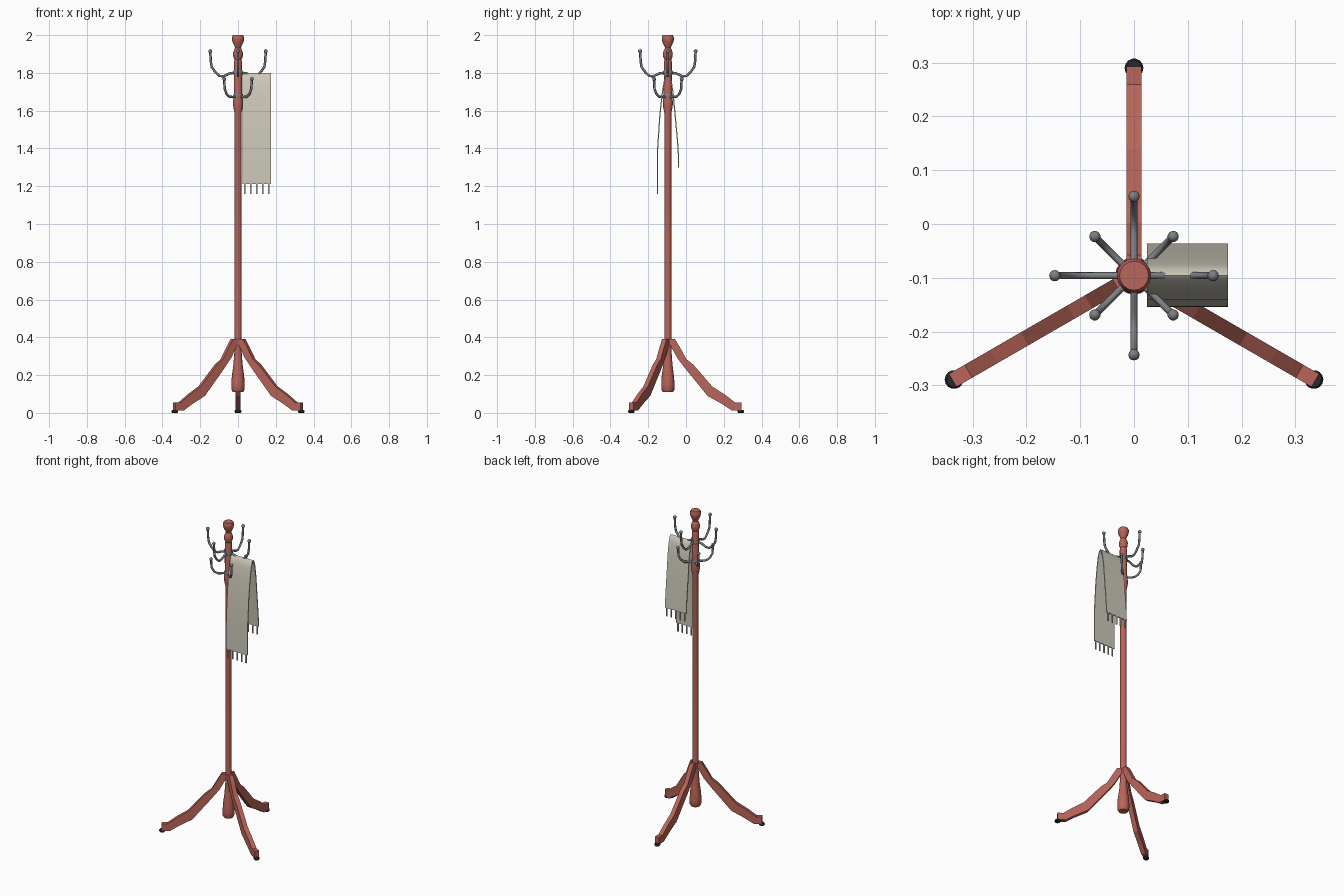
import bpy, bmesh, math
from mathutils import Vector, Matrix

if "Cube" in bpy.data.objects:
    bpy.data.objects.remove(bpy.data.objects["Cube"])

AXIS = Vector((0, -0.096, 0))


def material(name, rgb):
    m = bpy.data.materials.new(name)
    m.use_nodes = True
    m.diffuse_color = (*rgb, 1)
    m.node_tree.nodes["Principled BSDF"].inputs["Base Color"].default_value = (*rgb, 1)
    return m


wood = material("red_wood", (0.49, 0.13, 0.10))
metal = material("grey_metal", (0.21, 0.215, 0.22))
rubber = material("black_rubber", (0.02, 0.022, 0.025))
cloth = material("cream_cloth", (0.61, 0.58, 0.49))


def finish(name, bm, mat, smooth=None):
    bmesh.ops.recalc_face_normals(bm, faces=bm.faces[:])
    me = bpy.data.meshes.new(name)
    bm.to_mesh(me)
    bm.free()
    me.materials.append(mat)
    ob = bpy.data.objects.new(name, me)
    bpy.context.collection.objects.link(ob)
    if smooth:
        bpy.ops.object.select_all(action="DESELECT")
        ob.select_set(True)
        bpy.context.view_layer.objects.active = ob
        bpy.ops.object.shade_smooth_by_angle(angle=math.radians(smooth))
    return ob


def lathe(name, profile, mat, sides=16, centre=AXIS):
    bm = bmesh.new()
    rings = []
    for r, z in profile:
        rings.append([bm.verts.new(centre + Vector((r * math.cos(a), r * math.sin(a), z)))
                      for a in (math.tau * i / sides for i in range(sides))])
    for lo, hi in zip(rings, rings[1:]):
        for i in range(sides):
            j = (i + 1) % sides
            bm.faces.new((lo[i], lo[j], hi[j], hi[i]))
    bm.faces.new(rings[0])
    bm.faces.new(rings[-1])
    return finish(name, bm, mat, 35)


def extrude_outline(name, outline, width, matrix, mat, smooth=None):
    """Outline in the xz plane, given thickness along y, then placed by matrix."""
    bm = bmesh.new()
    face = bm.faces.new([bm.verts.new((x, -width / 2, z)) for x, z in outline])
    ext = bmesh.ops.extrude_face_region(bm, geom=[face])["geom"]
    bmesh.ops.translate(bm, vec=(0, width, 0),
                        verts=[v for v in ext if isinstance(v, bmesh.types.BMVert)])
    bm.transform(matrix)
    return finish(name, bm, mat, smooth)


def turn(degrees):
    return Matrix.Translation(AXIS) @ Matrix.Rotation(math.radians(degrees), 4, "Z")


def tube(bm, path, radius, sides=8):
    """Round rod following a path in the xz plane."""
    pts = [Vector((x, 0, z)) for x, z in path]
    rings = []
    for i, p in enumerate(pts):
        d = (pts[min(i + 1, len(pts) - 1)] - pts[max(i - 1, 0)]).normalized()
        n = Vector((-d.z, 0, d.x))
        rings.append([bm.verts.new(p + radius * (n * math.cos(a) + Vector((0, math.sin(a), 0))))
                      for a in (math.tau * k / sides for k in range(sides))])
    for a, b in zip(rings, rings[1:]):
        for k in range(sides):
            j = (k + 1) % sides
            bm.faces.new((a[k], a[j], b[j], b[k]))
    bm.faces.new(rings[0])
    bm.faces.new(rings[-1])


# Turned centre pole, from the bottom drop to the finial
lathe("pole", [(0.027, 0.11), (0.034, 0.122), (0.035, 0.15), (0.033, 0.19), (0.024, 0.26),
               (0.019, 0.33), (0.019, 1.59), (0.025, 1.62), (0.027, 1.645), (0.022, 1.685),
               (0.021, 1.86), (0.018, 1.87), (0.025, 1.885), (0.026, 1.905), (0.021, 1.922),
               (0.015, 1.932), (0.018, 1.94), (0.028, 1.96), (0.032, 1.976), (0.032, 1.988),
               (0.027, 2.0)], wood)

# Three curved legs with rubber feet
leg = [(0.012, 0.36), (0.012, 0.39), (0.038, 0.39), (0.065, 0.345), (0.098, 0.285), (0.135, 0.255),
       (0.235, 0.14), (0.30, 0.098), (0.355, 0.056), (0.389, 0.056), (0.389, 0.012),
       (0.34, 0.012), (0.285, 0.048), (0.21, 0.09), (0.10, 0.225), (0.05, 0.29)]
for angle, side in ((90, "back"), (210, "front_right"), (330, "front_left")):
    extrude_outline("leg_" + side, leg, 0.028, turn(angle), wood)
    foot = turn(angle) @ Vector((0.386, 0, 0))
    lathe("foot_" + side, [(0.014, 0), (0.0175, 0.004), (0.0175, 0.011), (0.014, 0.016)],
          rubber, 14, foot)


# Two tiers of coat hooks with ball tips
def hook(name, path, angle):
    bm = bmesh.new()
    tube(bm, path, 0.0065)
    x, z = path[-1]
    bmesh.ops.create_uvsphere(bm, u_segments=12, v_segments=8, radius=0.0105,
                              matrix=Matrix.Translation((x, 0, z)))
    bm.transform(turn(angle))
    finish(name, bm, metal, 50)


upper = [(0.012, 1.802), (0.045, 1.797), (0.075, 1.783), (0.097, 1.783), (0.118, 1.802),
         (0.139, 1.83), (0.144, 1.86), (0.147, 1.915)]
lower = [(0.012, 1.675), (0.04, 1.672), (0.065, 1.674), (0.085, 1.688), (0.1, 1.715),
         (0.103, 1.768)]
for i in range(4):
    hook(f"upper_hook_{i + 1}", upper, 90 * i)
    hook(f"lower_hook_{i + 1}", lower, 90 * i + 45)
for tier, z in (("upper", 1.80), ("lower", 1.675)):
    lathe(tier + "_hook_collar", [(0.023, z - 0.012), (0.025, z - 0.008),
                                  (0.025, z + 0.008), (0.023, z + 0.012)], metal)

# Scarf folded over one hook, outline drawn in depth and height
LEFT, RIGHT, THICK = 0.024, 0.175, 0.006
drape = [(-0.058, 1.212), (-0.057, 1.4), (-0.045, 1.58), (-0.033, 1.69), (-0.022, 1.755),
         (-0.011, 1.79), (0, 1.799), (0.011, 1.79), (0.021, 1.755), (0.031, 1.69),
         (0.043, 1.56), (0.054, 1.44), (0.060, 1.352)]
inner = []
for i, (y, z) in enumerate(drape):
    a, b = drape[max(i - 1, 0)], drape[min(i + 1, len(drape) - 1)]
    d = Vector((b[0] - a[0], b[1] - a[1])).normalized()
    inner.append((y + d.y * THICK, z - d.x * THICK))
place = (Matrix.Translation(AXIS + Vector(((LEFT + RIGHT) / 2, 0, 0)))
         @ Matrix.Rotation(math.radians(90), 4, "Z"))
extrude_outline("scarf", drape + inner[::-1], RIGHT - LEFT, place, cloth, 40)

# Fringe on both ends
for end, y, z in (("front", -0.055, 1.212), ("back", 0.057, 1.352)):
    bm = bmesh.new()
    for i in range(5):
        x = 0.037 + 0.0315 * i
        bmesh.ops.create_cube(bm, size=1, matrix=Matrix.Translation(AXIS + Vector((x, y, z - 0.025)))
                              @ Matrix.Diagonal((0.008, 0.006, 0.056, 1)))
    finish("fringe_" + end, bm, cloth)
